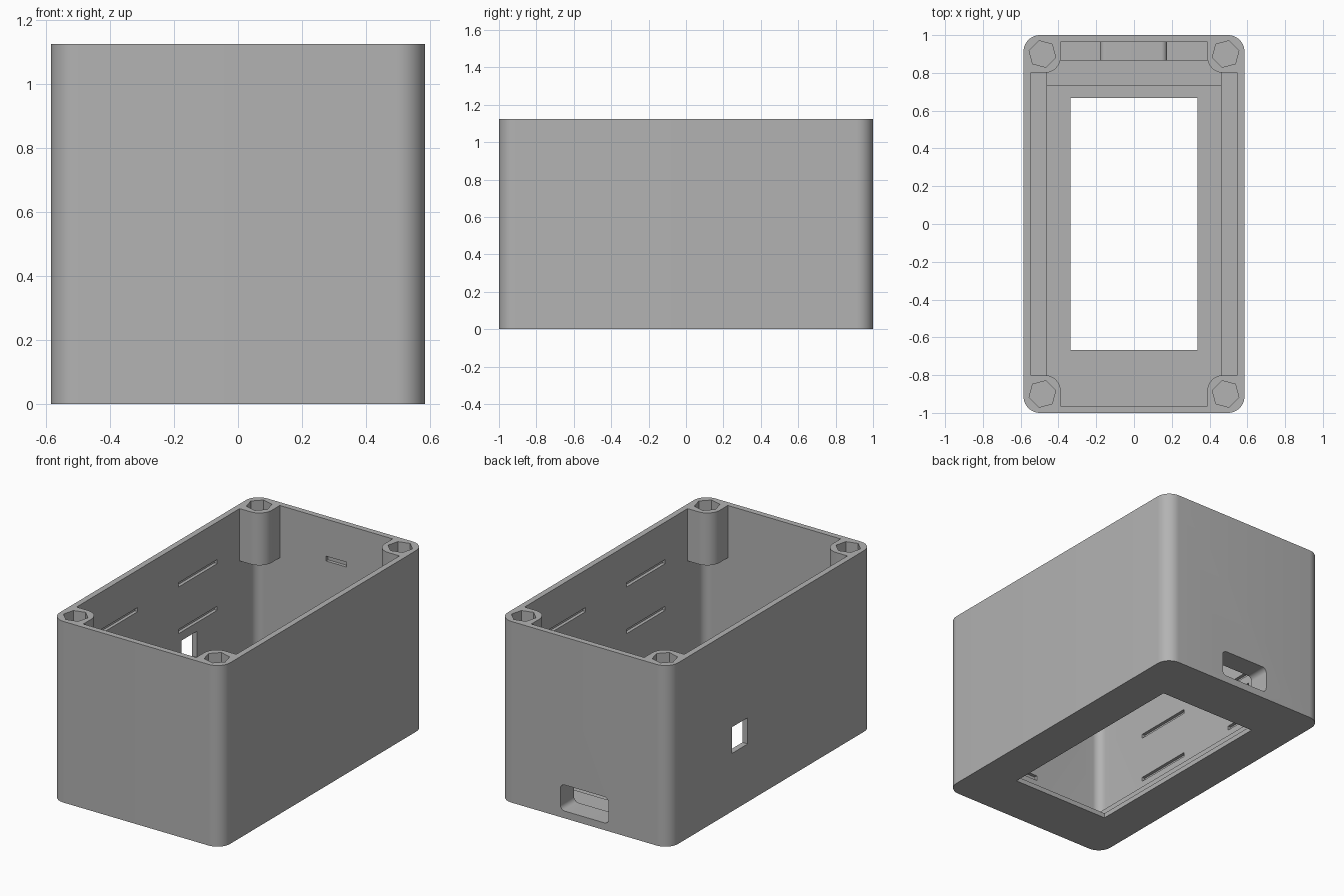
import bpy, bmesh
from math import radians
from mathutils import Vector, Matrix

if "Cube" in bpy.data.objects:
    bpy.data.objects.remove(bpy.data.objects["Cube"], do_unlink=True)

W, L, H = 0.585, 1.0, 1.125      # half width, half length, height
WALL, FLOOR = 0.036, 0.03
SIDES = (-1, 1)

grey = bpy.data.materials.new("plain_grey")
grey.use_nodes = True
grey.diffuse_color = (0.45, 0.45, 0.45, 1)
grey.node_tree.nodes["Principled BSDF"].inputs["Base Color"].default_value = grey.diffuse_color


def add_object(name, bm):
    bmesh.ops.recalc_face_normals(bm, faces=bm.faces)
    mesh = bpy.data.meshes.new(name)
    bm.to_mesh(mesh)
    bm.free()
    mesh.materials.append(grey)
    obj = bpy.data.objects.new(name, mesh)
    bpy.context.collection.objects.link(obj)
    return obj


def block(name, x, y, z, radius=0, axis=2):
    """Box from three (low, high) ranges, edges along one axis rounded."""
    bm = bmesh.new()
    bmesh.ops.create_cube(bm, size=1)
    for v in bm.verts:
        v.co = Vector([r[0] if c < 0 else r[1] for c, r in zip(v.co, (x, y, z))])
    if radius:
        edges = [e for e in bm.edges
                 if abs((e.verts[0].co - e.verts[1].co).normalized()[axis]) > 0.9]
        bmesh.ops.bevel(bm, geom=edges, offset=radius, segments=10,
                        profile=0.5, affect='EDGES')
    return add_object(name, bm)


def span(a, b, side):
    return tuple(sorted((a * side, b * side)))


def cut(target, cutter):
    """Subtract the cutter from the target, then discard it."""
    cutter.hide_render = True
    mod = target.modifiers.new("cut", 'BOOLEAN')
    mod.operation, mod.solver, mod.object = 'DIFFERENCE', 'EXACT', cutter
    bpy.context.view_layer.objects.active = target
    bpy.ops.object.modifier_apply(modifier=mod.name)
    bpy.data.objects.remove(cutter, do_unlink=True)


# Outer case and the hollow that is removed from it
case = block("enclosure_case", (-W, W), (-L, L), (0, H), 0.087)
ix, iy = W - WALL, L - WALL
hollow = block("hollow", (-ix, ix), (-iy, iy), (FLOOR, 1.4), 0.052)

# Solid features left standing inside: screw posts, side rails
for sx in SIDES:
    for sy in SIDES:
        cut(hollow, block("post", span(0.388, 0.8, sx), span(0.8, 1.2, sy),
                          (0.8, 1.6), 0.085))
    cut(hollow, block("rail", span(0.46, 0.8, sx), (-1.3, 1.3), (-0.1, 0.17)))

# Raised floor step, port block and port hood at the back
cut(hollow, block("floor_step", (-0.9, 0.9), (0.73, 1.3), (-0.2, 0.04)))
cut(hollow, block("port_block", (-0.85, 0.85), (0.865, 1.25), (-0.3, 0.15)))
cut(hollow, block("port_hood", (-0.18, 0.175), (0.866, 1.22), (-0.4, 0.222), 0.03, 1))
cut(case, hollow)

# Display opening in the floor, port in the back, switch opening in a side
cut(case, block("display_opening", (-0.335, 0.335), (-0.667, 0.667), (-0.2, 0.2)))
cut(case, block("port", (-0.168, 0.163), (0.8, 1.2), (0.045, 0.207), 0.03, 1))
cut(case, block("switch_opening", (-0.7, -0.5), (0.23, 0.383), (0.36, 0.523)))

# Hexagonal nut pockets in the posts
for sx in SIDES:
    for sy in SIDES:
        bm = bmesh.new()
        bmesh.ops.create_cone(bm, cap_ends=True, segments=6, radius1=0.073,
                              radius2=0.073, depth=0.4)
        place = Matrix.Translation((0.485 * sx, 0.9 * sy, H))
        turn = Matrix.Rotation(radians(45 * sx * sy), 4, 'Z')
        bmesh.ops.transform(bm, matrix=place @ turn, verts=bm.verts)
        cut(case, add_object("nut_pocket", bm))

# Shallow slots in the inner walls
for sx in SIDES:
    for sy in SIDES:
        for z in (0.3, 0.59, 0.88):
            cut(case, block("side_slot", span(0.5, ix + 0.02, sx),
                            span(0.2, 0.58, sy), (z - 0.013, z + 0.013)))
for sy, z in ((1, 0.88), (-1, 0.3)):
    cut(case, block("end_slot", (-0.07, 0.07), span(0.9, iy + 0.02, sy),
                    (z - 0.015, z + 0.015)))

# Smooth the rounded corners, keep hard edges
bpy.ops.object.select_all(action='DESELECT')
case.select_set(True)
bpy.context.view_layer.objects.active = case
bpy.ops.object.shade_smooth_by_angle(angle=radians(30))
